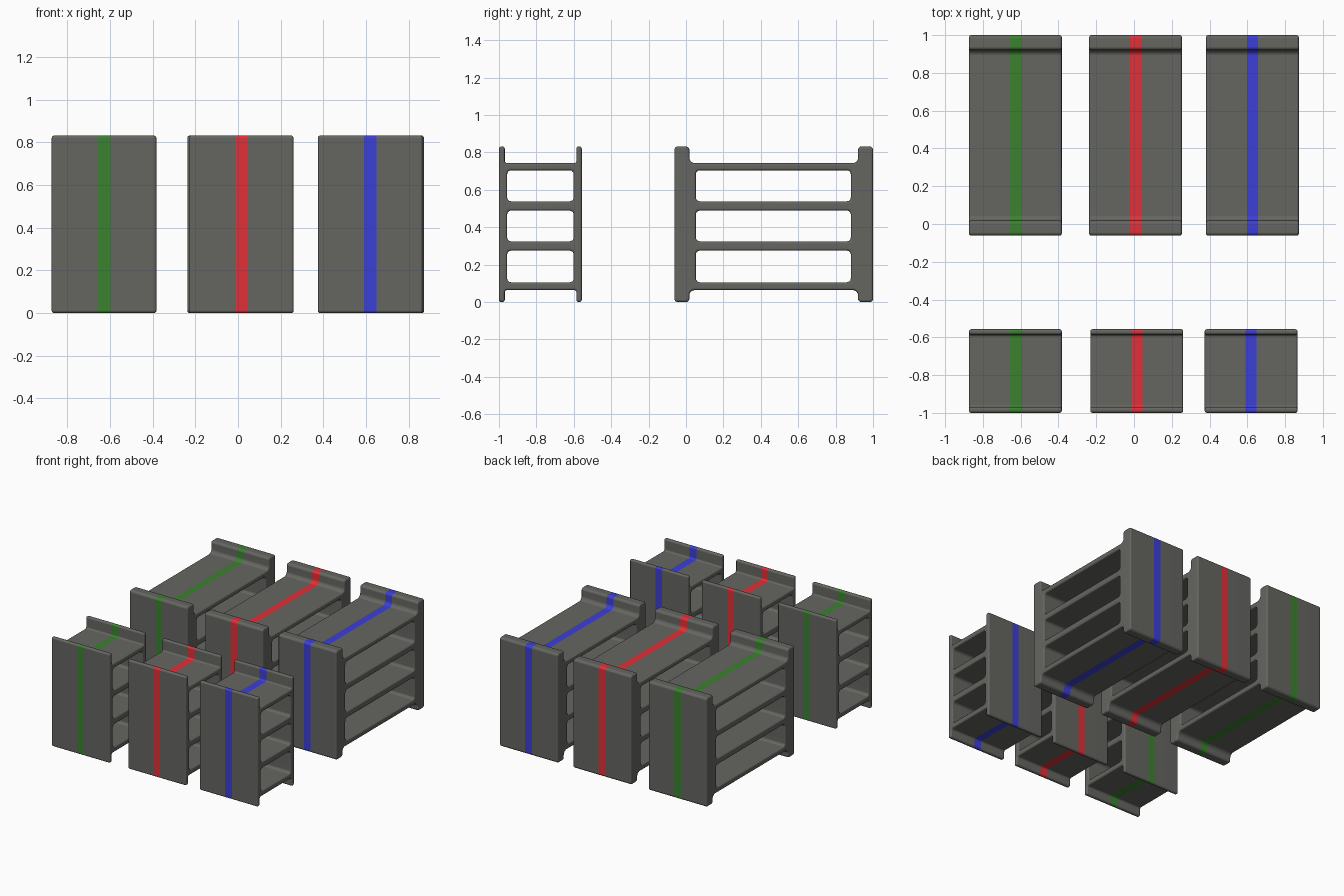
import bpy, bmesh
from math import radians
from mathutils import Vector, Matrix

if "Cube" in bpy.data.objects:
    bpy.data.objects.remove(bpy.data.objects["Cube"])

WIDTH, HEIGHT, EDGE, STRIPE = 0.491, 0.832, 0.011, 0.029
SHELF_BOTTOM, SHELF_TOP = 0.064, 0.743
OPENINGS = [(0.106, 0.275), (0.325, 0.489), (0.539, 0.704)]


def material(name, color):
    m = bpy.data.materials.new(name)
    m.diffuse_color = (*color, 1)
    m.use_nodes = True
    m.node_tree.nodes["Principled BSDF"].inputs["Base Color"].default_value = m.diffuse_color
    return m


GREY = material("grey", (0.13, 0.13, 0.12))
STRIPES = {
    "green": material("green", (0.045, 0.22, 0.03)),
    "red": material("red", (0.75, 0.03, 0.04)),
    "blue": material("blue", (0.045, 0.05, 0.68)),
}


def rounded(corners, steps=4):
    """Round every corner (y, z, radius) of a closed outline."""
    out = []
    n = len(corners)
    for i, (y, z, r) in enumerate(corners):
        p = Vector((y, z))
        a = p + (Vector(corners[i - 1][:2]) - p).normalized() * r
        b = p + (Vector(corners[(i + 1) % n][:2]) - p).normalized() * r
        centre = a + b - p
        for k in range(steps + 1):
            d = a.lerp(b, k / steps) - centre
            out.append(centre + d.normalized() * r)
    return out


def add_outline(curve, points):
    s = curve.splines.new('POLY')
    s.points.add(len(points) - 1)
    for sp, p in zip(s.points, points):
        sp.co = (p.x, p.y, 0, 1)
    s.use_cyclic_u = True


def rack(name, x, y0, y1, front_t, back_t, in0, in1, r, fillet, color):
    # Side profile: two end panels joined by shelves
    a, b = y0 + front_t, y1 - back_t
    curve = bpy.data.curves.new(name + "_profile", 'CURVE')
    curve.dimensions, curve.fill_mode = '2D', 'BOTH'
    add_outline(curve, rounded([
        (y0, 0, r), (a, 0, r), (a, SHELF_BOTTOM, fillet), (b, SHELF_BOTTOM, fillet),
        (b, 0, r), (y1, 0, r), (y1, HEIGHT, r), (b, HEIGHT, r),
        (b, SHELF_TOP, fillet), (a, SHELF_TOP, fillet), (a, HEIGHT, r), (y0, HEIGHT, r)]))
    for z0, z1 in OPENINGS:
        add_outline(curve, rounded([(in0, z0, 0.02), (in1, z0, 0.02),
                                    (in1, z1, 0.02), (in0, z1, 0.02)]))
    # Extrude to full width with rounded side edges
    curve.extrude = WIDTH / 2 - EDGE
    curve.bevel_depth, curve.bevel_resolution, curve.offset = EDGE, 2, -EDGE
    helper = bpy.data.objects.new(name + "_profile", curve)
    bpy.context.collection.objects.link(helper)
    bpy.context.view_layer.update()
    mesh = bpy.data.meshes.new_from_object(
        helper.evaluated_get(bpy.context.evaluated_depsgraph_get()))
    bpy.data.objects.remove(helper)
    mesh.transform(Matrix(((0, 0, 1, 0), (1, 0, 0, 0), (0, 1, 0, 0), (0, 0, 0, 1))))

    # Flush coloured stripe around the middle
    mesh.materials.clear()
    mesh.materials.append(GREY)
    mesh.materials.append(STRIPES[color])
    bm = bmesh.new()
    bm.from_mesh(mesh)
    bmesh.ops.remove_doubles(bm, verts=bm.verts, dist=0.0002)
    for cut in (-STRIPE, STRIPE):
        bmesh.ops.bisect_plane(bm, geom=bm.verts[:] + bm.edges[:] + bm.faces[:],
                               plane_co=(cut, 0, 0), plane_no=(1, 0, 0))
    bmesh.ops.recalc_face_normals(bm, faces=bm.faces)
    for f in bm.faces:
        f.material_index = int(abs(f.calc_center_median().x) < STRIPE)
    bm.to_mesh(mesh)
    bm.free()

    ob = bpy.data.objects.new(name, mesh)
    ob.location.x = x
    bpy.context.collection.objects.link(ob)
    bpy.ops.object.select_all(action='DESELECT')
    ob.select_set(True)
    bpy.context.view_layer.objects.active = ob
    bpy.ops.object.shade_smooth_by_angle(angle=radians(40))
    ob.modifiers.new("even_shading", 'WEIGHTED_NORMAL').keep_sharp = True


# Three deep racks at the back, three shallow ones in front
for color, x_deep, x_shallow in (("green", -0.628, -0.628),
                                 ("red", 0.008, 0.015),
                                 ("blue", 0.627, 0.620)):
    rack("deep_rack_" + color, x_deep, -0.062, 1.0, 0.08, 0.08,
         0.053, 0.881, 0.018, 0.028, color)
    rack("shallow_rack_" + color, x_shallow, -1.0, -0.557, 0.031, 0.029,
         -0.956, -0.601, 0.0125, 0.012, color)
